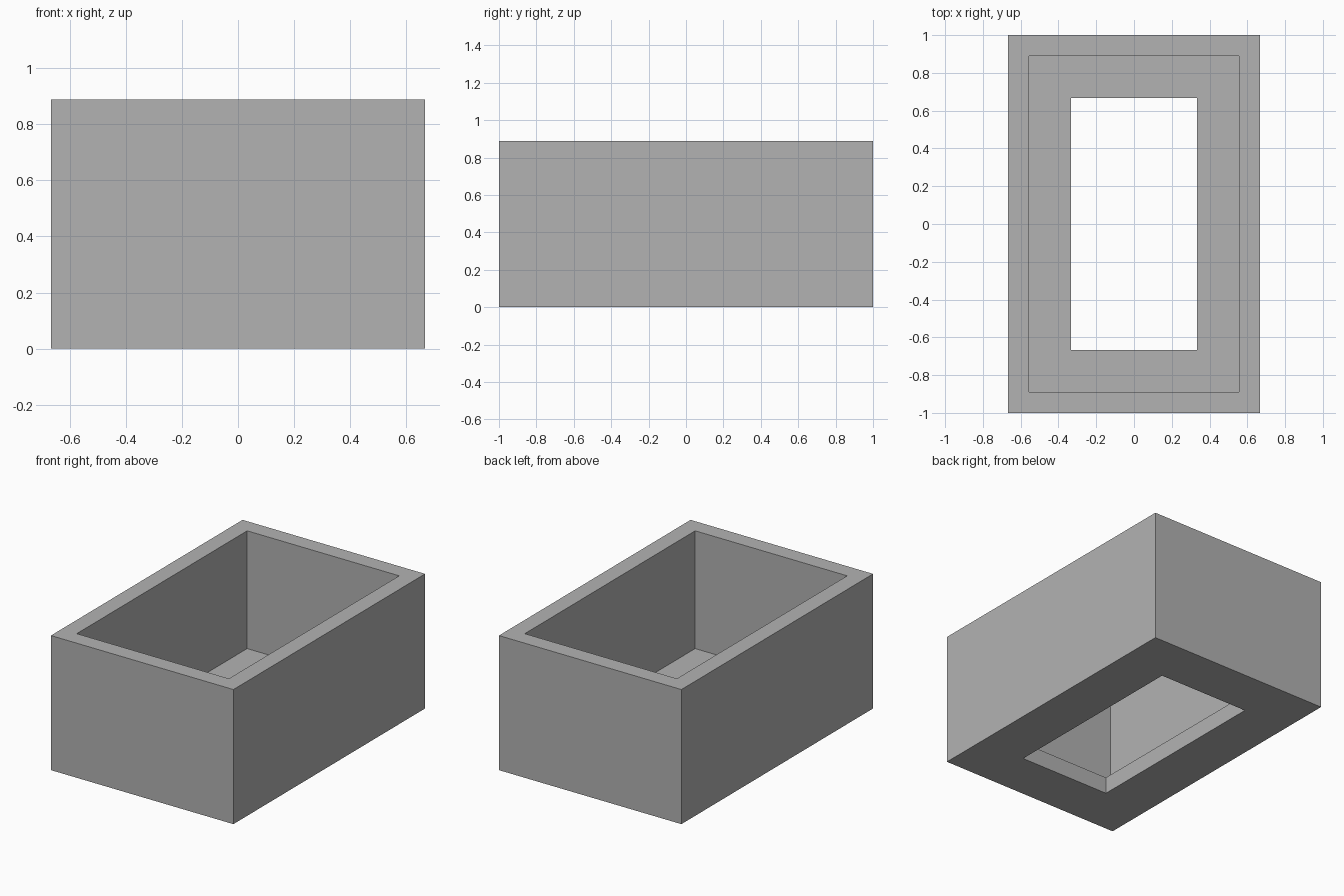
import bpy
import bmesh

cube = bpy.data.objects.get("Cube")
if cube:
    bpy.data.objects.remove(cube, do_unlink=True)

UNIT = 1 / 9            # wall and floor thickness
HALF_X, HALF_Y = 6 * UNIT, 9 * UNIT
HEIGHT = 8 * UNIT

grey = bpy.data.materials.new("plain grey")
colour = (0.448, 0.448, 0.448, 1)
grey.diffuse_color = colour
grey.use_nodes = True
for node in grey.node_tree.nodes:
    if node.type == 'BSDF_PRINCIPLED':
        node.inputs["Base Color"].default_value = colour


def rectangle(bm, inset, z):
    """Ring of four corners, moved inward from the outer footprint."""
    x, y = HALF_X - inset, HALF_Y - inset
    return [bm.verts.new((sx * x, sy * y, z))
            for sx, sy in ((-1, -1), (1, -1), (1, 1), (-1, 1))]


# Wall cross-section as (inset, height): outside, rim, inside, ledge, opening
section = [(0, 0), (0, HEIGHT), (UNIT, HEIGHT), (UNIT, UNIT),
           (3 * UNIT, UNIT), (3 * UNIT, 0)]

bm = bmesh.new()
rings = [rectangle(bm, inset, z) for inset, z in section]
for lower, upper in zip(rings, rings[1:] + rings[:1]):
    for i in range(4):
        j = (i + 1) % 4
        bm.faces.new((lower[i], lower[j], upper[j], upper[i]))
bmesh.ops.recalc_face_normals(bm, faces=bm.faces)

# Open box with a rectangular opening in its floor
mesh = bpy.data.meshes.new("open_box")
bm.to_mesh(mesh)
bm.free()
mesh.materials.append(grey)
box = bpy.data.objects.new("open_box", mesh)
bpy.context.collection.objects.link(box)
